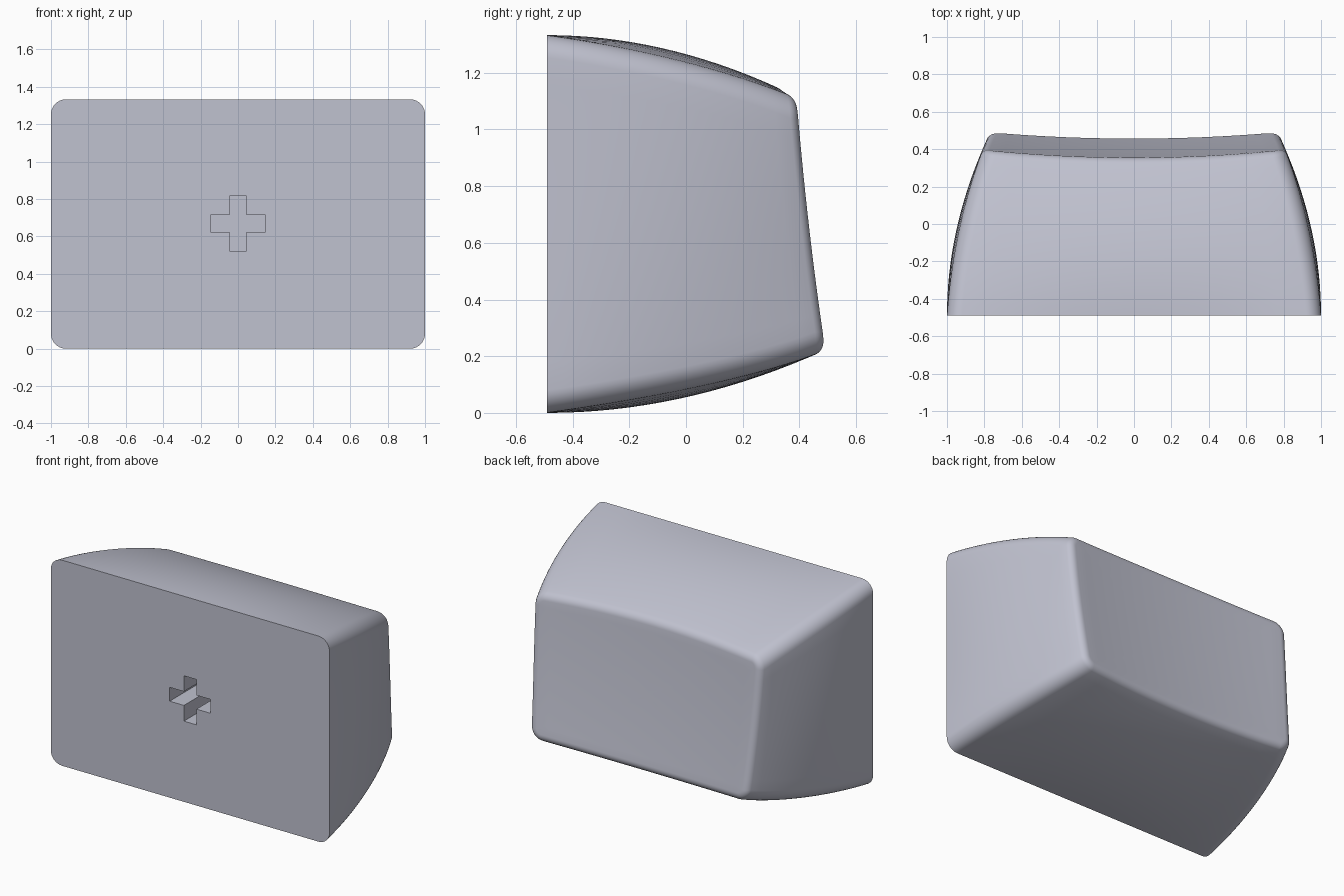
import bpy
import bmesh
from math import sin, cos, radians
from mathutils import Matrix, Vector

if "Cube" in bpy.data.objects:
    bpy.data.objects.remove(bpy.data.objects["Cube"], do_unlink=True)

BASE = -0.49      # plane of the flat front
CORNER = 0.08     # corner radius of the cross-section
FILLET = 0.055    # rounding around the dished face
LEAN = 25         # wall lean where the rounding begins, in degrees

plastic = bpy.data.materials.new("pale_grey_plastic")
plastic.use_nodes = True
colour = (0.53, 0.54, 0.63, 1)
plastic.diffuse_color = colour
plastic.node_tree.nodes["Principled BSDF"].inputs["Base Color"].default_value = colour


def dish(x, z):
    """Height of the sloping, hollowed back face."""
    s = (z - 0.25) / 0.85
    return 0.455 - 0.1 * s - 0.03 * s * (1 - s) + 0.06 * x * x


def section(p, y, inset=0.0):
    """Point of the rounded, slightly bowed cross-section at depth y."""
    ax, az, nx, nz = p
    t = y - BASE
    half_x = 1 - 0.24 * t * t
    low, high = 0.23 * t * t, 1.333 - 0.28 * t * t
    mid, half_z = (low + high) / 2, (high - low) / 2
    x = ax * (half_x - CORNER) + nx * (CORNER - inset)
    z = az * (half_z - CORNER) + nz * (CORNER - inset)
    s = min(t / 0.93, 1)
    bow = 4 * s * (1 - s)
    u, v = x / half_x, z / half_z
    return x * (1 - 0.02 * bow * v * v), mid + z * (1 - 0.055 * bow * u * u)


def outline(arc=8, side=12):
    """Anchor and normal of each point around a rounded rectangle."""
    corners = [(1, 1), (-1, 1), (-1, -1), (1, -1)]
    pts = []
    for k, (cx, cz) in enumerate(corners):
        for i in range(arc + 1):
            a = radians(90 * (k + i / arc))
            pts.append((cx, cz, cos(a), sin(a)))
        ex, ez = corners[(k + 1) % 4]
        a = radians(90 * (k + 1))
        for i in range(1, side):
            f = i / side
            pts.append((cx + (ex - cx) * f, cz + (ez - cz) * f, cos(a), sin(a)))
    return pts


def column(p):
    """One line of points from the flat front to the middle of the dish."""
    drop = FILLET * (1 - sin(radians(LEAN)))
    top = 0.4
    for _ in range(10):
        top = dish(*section(p, top)) - drop
    pts = []
    for i in range(17):
        y = BASE + (top - BASE) * i / 16
        x, z = section(p, y)
        pts.append(Vector((x, y, z)))
    for i in range(1, 8):
        a = radians(LEAN + (90 - LEAN) * i / 7)
        x, z = section(p, top, FILLET * (cos(radians(LEAN)) - cos(a)))
        pts.append(Vector((x, dish(x, z) - FILLET * (1 - sin(a)), z)))
    rim = pts[-1]
    for i in range(1, 10):
        f = 1 - i / 10
        x, z = rim.x * f, 0.67 + (rim.z - 0.67) * f
        pts.append(Vector((x, dish(x, z), z)))
    return pts


def make_object(name, bm):
    bmesh.ops.recalc_face_normals(bm, faces=bm.faces)
    mesh = bpy.data.meshes.new(name)
    bm.to_mesh(mesh)
    bm.free()
    mesh.materials.append(plastic)
    obj = bpy.data.objects.new(name, mesh)
    bpy.context.collection.objects.link(obj)
    return obj


# Key body: lofted walls, rounded rim and dished back
bm = bmesh.new()
grid = [[bm.verts.new(co) for co in column(p)] for p in outline()]
for k, col in enumerate(grid):
    nxt = grid[(k + 1) % len(grid)]
    for i in range(len(col) - 1):
        bm.faces.new((col[i], nxt[i], nxt[i + 1], col[i + 1]))
bm.faces.new([col[0] for col in grid])
centre = bm.verts.new((0, dish(0, 0.67), 0.67))
for k, col in enumerate(grid):
    bm.faces.new((col[-1], grid[(k + 1) % len(grid)][-1], centre))
body = make_object("key_body", bm)

# Cross-shaped socket cut into the flat front
arm, wide, depth = 0.147, 0.045, 0.35
quarter = [(arm, -wide), (arm, wide), (wide, wide)]
bm = bmesh.new()
verts = []
for k in range(4):
    turn = Matrix.Rotation(radians(90 * k), 2)
    for q in quarter:
        x, z = turn @ Vector(q)
        verts.append(bm.verts.new((x, BASE - 0.1, z + 0.67)))
face = bm.faces.new(verts)
new = bmesh.ops.extrude_face_region(bm, geom=[face])["geom"]
bmesh.ops.translate(bm, vec=(0, depth + 0.1, 0),
                    verts=[g for g in new if isinstance(g, bmesh.types.BMVert)])
cutter = make_object("socket_cutter", bm)
cutter.hide_render = True

cut = body.modifiers.new("socket", "BOOLEAN")
cut.operation = "DIFFERENCE"
cut.solver = "EXACT"
cut.object = cutter
bpy.ops.object.select_all(action="DESELECT")
bpy.context.view_layer.objects.active = body
body.select_set(True)
bpy.ops.object.modifier_apply(modifier=cut.name)
bpy.data.objects.remove(cutter, do_unlink=True)
bpy.ops.object.shade_smooth_by_angle(angle=radians(35))
